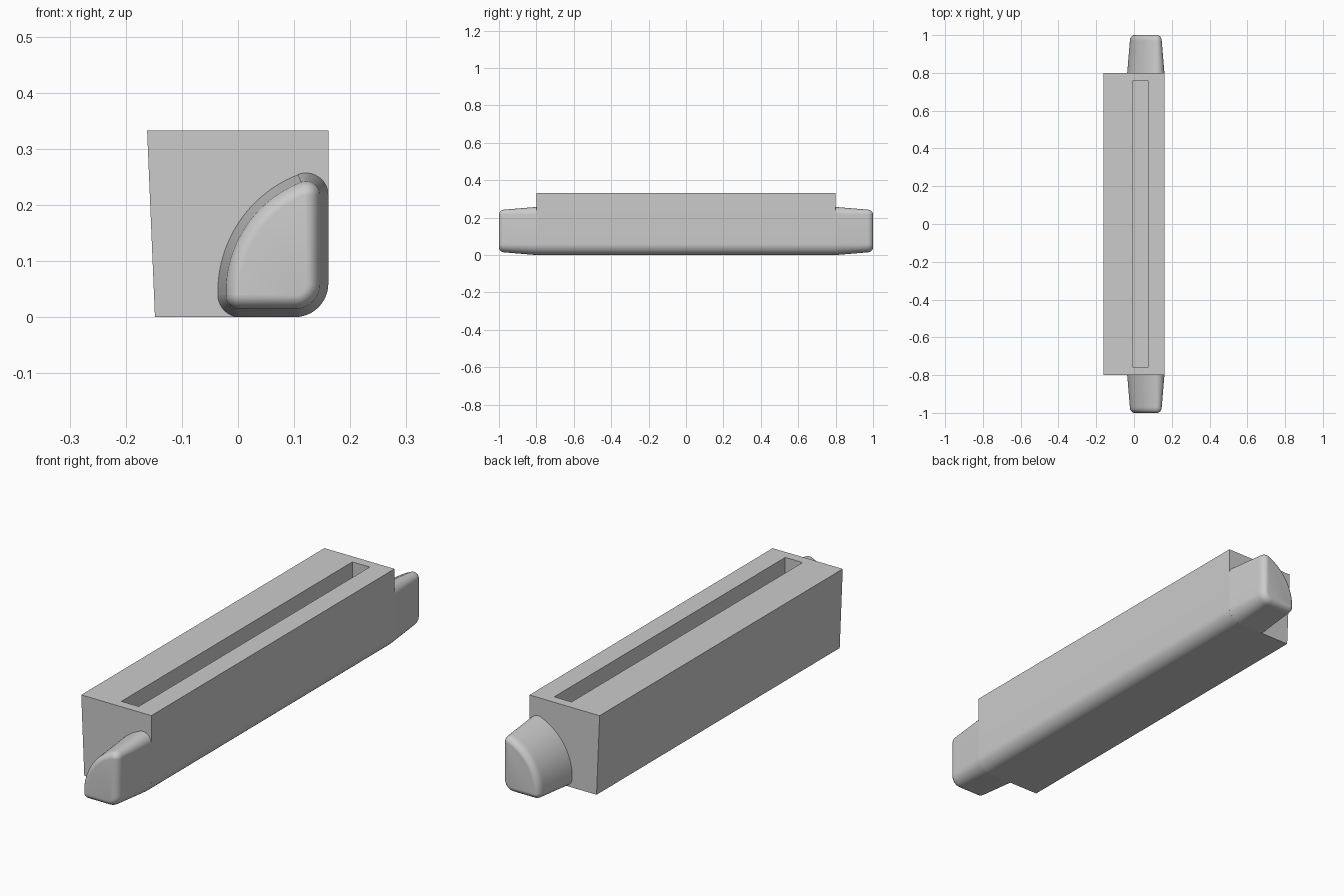
import bpy, bmesh
from math import sin, cos, radians, pi

default = bpy.data.objects.get("Cube")
if default:
    bpy.data.objects.remove(default, do_unlink=True)

grey = bpy.data.materials.new("plain grey")
grey.use_nodes = True
colour = (0.6, 0.6, 0.6, 1)
grey.diffuse_color = colour
grey.node_tree.nodes["Principled BSDF"].inputs["Base Color"].default_value = colour

HALF = 0.8        # half length of the body
RIGHT = 0.161     # flush outer side


def arc(cx, cz, r, a0, a1, n):
    angles = [radians(a0 + (a1 - a0) * i / n) for i in range(n + 1)]
    return [(cx + r * cos(a), cz + r * sin(a)) for a in angles]


def finish(bm, name, angle):
    bmesh.ops.remove_doubles(bm, verts=bm.verts, dist=1e-5)
    bmesh.ops.recalc_face_normals(bm, faces=bm.faces)
    mesh = bpy.data.meshes.new(name)
    bm.to_mesh(mesh)
    bm.free()
    mesh.materials.append(grey)
    obj = bpy.data.objects.new(name, mesh)
    bpy.context.collection.objects.link(obj)
    bpy.ops.object.select_all(action="DESELECT")
    obj.select_set(True)
    bpy.context.view_layer.objects.active = obj
    bpy.ops.object.shade_smooth_by_angle(angle=radians(angle))
    return obj


# Body: extruded profile with one rounded lower edge
bm = bmesh.new()
profile = [(RIGHT, 0.333), (-0.162, 0.333), (-0.148, 0)]
profile += arc(0.101, 0.06, 0.06, 270, 360, 12)
end = bm.faces.new([bm.verts.new((x, -HALF, z)) for x, z in profile])
extruded = bmesh.ops.extrude_face_region(bm, geom=[end], use_keep_orig=True)["geom"]
for v in extruded:
    if isinstance(v, bmesh.types.BMVert):
        v.co.y = HALF
bmesh.ops.recalc_face_normals(bm, faces=bm.faces)

# Slot: inset the top face, then push it down
top = max(bm.faces, key=lambda f: f.calc_center_median().z)
bmesh.ops.inset_individual(bm, faces=[top], thickness=0.04)
for v in top.verts:
    v.co.x = 0.075 if v.co.x > 0 else -0.005
    v.co.y = 0.76 if v.co.y > 0 else -0.76
floor = bmesh.ops.extrude_discrete_faces(bm, faces=[top])["faces"][0]
for v in floor.verts:
    v.co.z = 0.12
finish(bm, "slotted_body", 30)


# End lugs: tapered rounded fan shape with a rounded outer rim
def lug_outline(inset):
    corners = [(0.121, 0.217, 0.04, 0, 111, 12),
               (0.188, 0.045, 0.224, 111, 181.6, 24),
               (0.004, 0.04, 0.04, 181.6, 270, 10),
               (0.101, 0.06, 0.06, 270, 360, 10)]
    points = []
    for cx, cz, r, a0, a1, n in corners:
        points += arc(cx, cz, r - inset, a0, a1, n)
    return points


RINGS = [(HALF, 0), (0.968, 0.014)]
RINGS += [(0.968 + 0.032 * sin(i * pi / 16), 0.014 + 0.025 * (1 - cos(i * pi / 16)))
          for i in range(1, 9)]

for side, name in ((-1, "front_lug"), (1, "back_lug")):
    bm = bmesh.new()
    loops = [[bm.verts.new((x, side * y, z)) for x, z in lug_outline(d)]
             for y, d in RINGS]
    for a, b in zip(loops, loops[1:]):
        for i in range(len(a)):
            j = (i + 1) % len(a)
            bm.faces.new((a[i], a[j], b[j], b[i]))
    bm.faces.new(loops[-1])
    finish(bm, name, 40)
